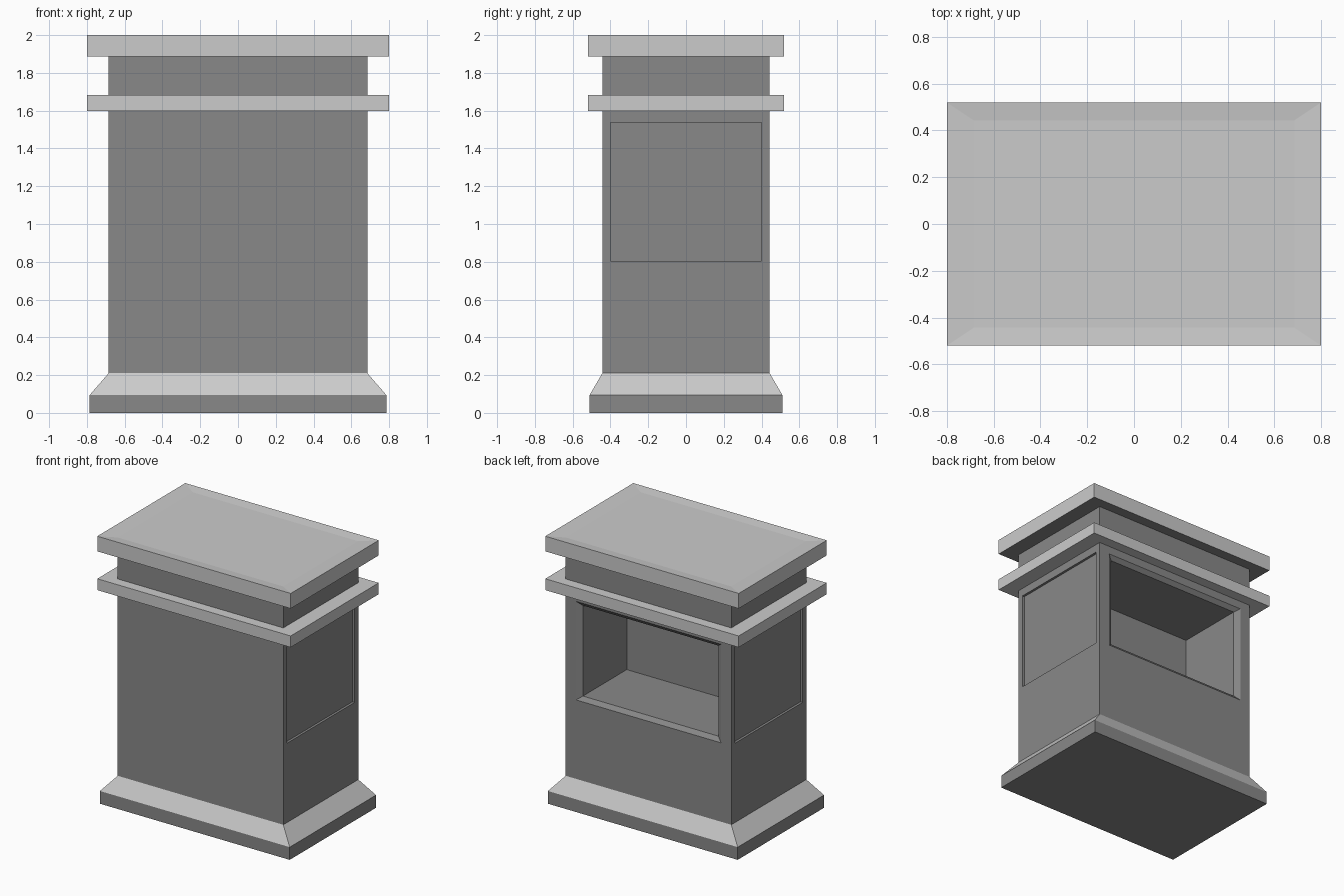
import bpy, bmesh

if "Cube" in bpy.data.objects:
    bpy.data.objects.remove(bpy.data.objects["Cube"])

BODY = (0.685, 0.443)   # half width, half depth of the shaft
FOOT = (0.785, 0.51)
SLAB = (0.80, 0.52)

dark = bpy.data.materials.new("dark_grey")
dark.diffuse_color = (0.25, 0.25, 0.25, 1)
dark.use_nodes = True
dark.node_tree.nodes["Principled BSDF"].inputs["Base Color"].default_value = dark.diffuse_color


def stack(name, profile, mat=None, bottom=False, top=False, edit=None):
    """Loft rectangles ((half_x, half_y), z) listed from bottom to top."""
    bm = bmesh.new()
    rings = [[bm.verts.new((sx * hx, sy * hy, z))
              for sx, sy in ((-1, -1), (1, -1), (1, 1), (-1, 1))]
             for (hx, hy), z in profile]
    for a, b in zip(rings, rings[1:]):
        for i in range(4):
            j = (i + 1) % 4
            bm.faces.new((a[i], a[j], b[j], b[i]))
    if bottom:
        bm.faces.new(rings[0][::-1])
    if top:
        bm.faces.new(rings[-1])
    if edit:
        edit(bm)
    mesh = bpy.data.meshes.new(name)
    bm.to_mesh(mesh)
    bm.free()
    if mat:
        mesh.materials.append(mat)
    obj = bpy.data.objects.new(name, mesh)
    bpy.context.collection.objects.link(obj)


def recess(bm, face, axis, rings):
    """Cut nested rectangles (half_width, z_low, z_high, position) into a wall."""
    across = 1 - axis
    for half, low, high, pos in rings:
        bm.normal_update()
        bmesh.ops.inset_individual(bm, faces=[face], thickness=0.01)
        mid = face.calc_center_median()
        for v in face.verts:
            z = high if v.co.z > mid.z else low
            v.co[across] = half if v.co[across] > mid[across] else -half
            v.co[axis] = pos
            v.co.z = z


def cut_walls(bm):
    bm.faces.ensure_lookup_table()
    _, right, back, left = bm.faces[:4]
    # shallow panels on both ends
    for face, s in ((right, 1), (left, -1)):
        recess(bm, face, 0, [(0.40, 0.803, 1.537, s * BODY[0]),
                             (0.40, 0.803, 1.537, s * (BODY[0] - 0.018))])
    # deep niche with a bevelled frame at the back
    recess(bm, back, 1, [(0.60, 0.80, 1.537, BODY[1]),
                         (0.56, 0.83, 1.507, BODY[1] - 0.025),
                         (0.56, 0.83, 1.507, -0.10)])


# dark foot and its pale sloped shoulder
stack("plinth", [(FOOT, 0), (FOOT, 0.095)], dark, bottom=True)
stack("plinth_slope", [(FOOT, 0.095), (BODY, 0.21)])
# main shaft with recesses
stack("body", [(BODY, 0.21), (BODY, 1.597)], dark, edit=cut_walls)
# projecting band
stack("band", [(BODY, 1.597), (SLAB, 1.597), (SLAB, 1.682), (BODY, 1.682)])
# short neck, flaring into the dark underside of the slab
stack("neck", [(BODY, 1.682), (BODY, 1.887), (SLAB, 1.887)], dark)
# top slab with a slightly dished top
stack("top_slab", [(SLAB, 1.887), (SLAB, 2.0), (BODY, 1.992)], top=True)
